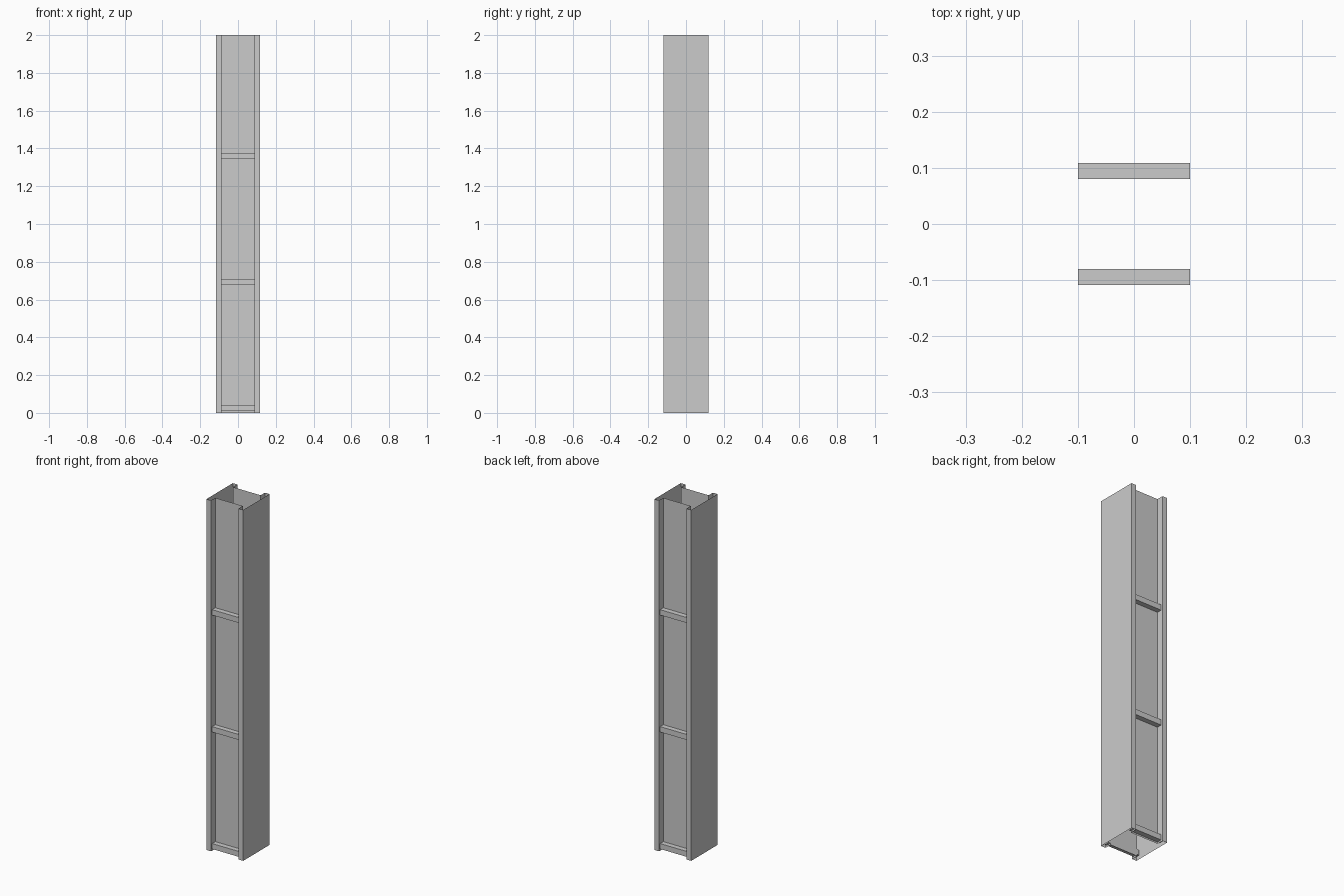
import bpy
import bmesh

cube = bpy.data.objects.get("Cube")
if cube:
    bpy.data.objects.remove(cube)

# Overall sizes
HEIGHT = 2.0
WALL_X, WALL_Y = 0.116, 0.119
LIP_X, PANEL_Y = 0.087, 0.08
RUNG_SIZE = 0.031

steel = bpy.data.materials.new("grey steel")
steel.use_nodes = True
colour = (0.6, 0.6, 0.6, 1)
steel.diffuse_color = colour
steel.node_tree.nodes["Principled BSDF"].inputs["Base Color"].default_value = colour


def add_object(name, bm):
    mesh = bpy.data.meshes.new(name)
    bm.to_mesh(mesh)
    bm.free()
    mesh.materials.append(steel)
    obj = bpy.data.objects.new(name, mesh)
    bpy.context.collection.objects.link(obj)
    return obj


def add_sheet(name, path):
    """Raise an open plan outline into an upright thin sheet."""
    bm = bmesh.new()
    rows = [[bm.verts.new((x, y, z)) for x, y in path] for z in (0, HEIGHT)]
    low, high = rows
    for i in range(len(path) - 1):
        bm.faces.new((low[i], low[i + 1], high[i + 1], high[i]))
    return add_object(name, bm)


def add_box(name, centre, size):
    bm = bmesh.new()
    bmesh.ops.create_cube(bm, size=1)
    bmesh.ops.scale(bm, vec=size, verts=bm.verts)
    bmesh.ops.translate(bm, vec=centre, verts=bm.verts)
    return add_object(name, bm)


# Folded side channels: return, lip, wall, lip, return
channel = [(LIP_X, -PANEL_Y), (LIP_X, -WALL_Y), (WALL_X, -WALL_Y),
           (WALL_X, WALL_Y), (LIP_X, WALL_Y), (LIP_X, PANEL_Y)]
add_sheet("left_channel", channel)
add_sheet("right_channel", [(-x, y) for x, y in reversed(channel)])

# Recessed panels and their cross rungs, front and back
for side, s in (("front", -1), ("back", 1)):
    add_sheet(side + "_panel", [(s * LIP_X, s * PANEL_Y), (-s * LIP_X, s * PANEL_Y)])
    for i in range(3):
        z = 0.025 + i * HEIGHT / 3
        add_box(f"{side}_rung_{i + 1}", (0, s * (PANEL_Y + 0.0145), z),
                (0.2, 0.029, RUNG_SIZE))
